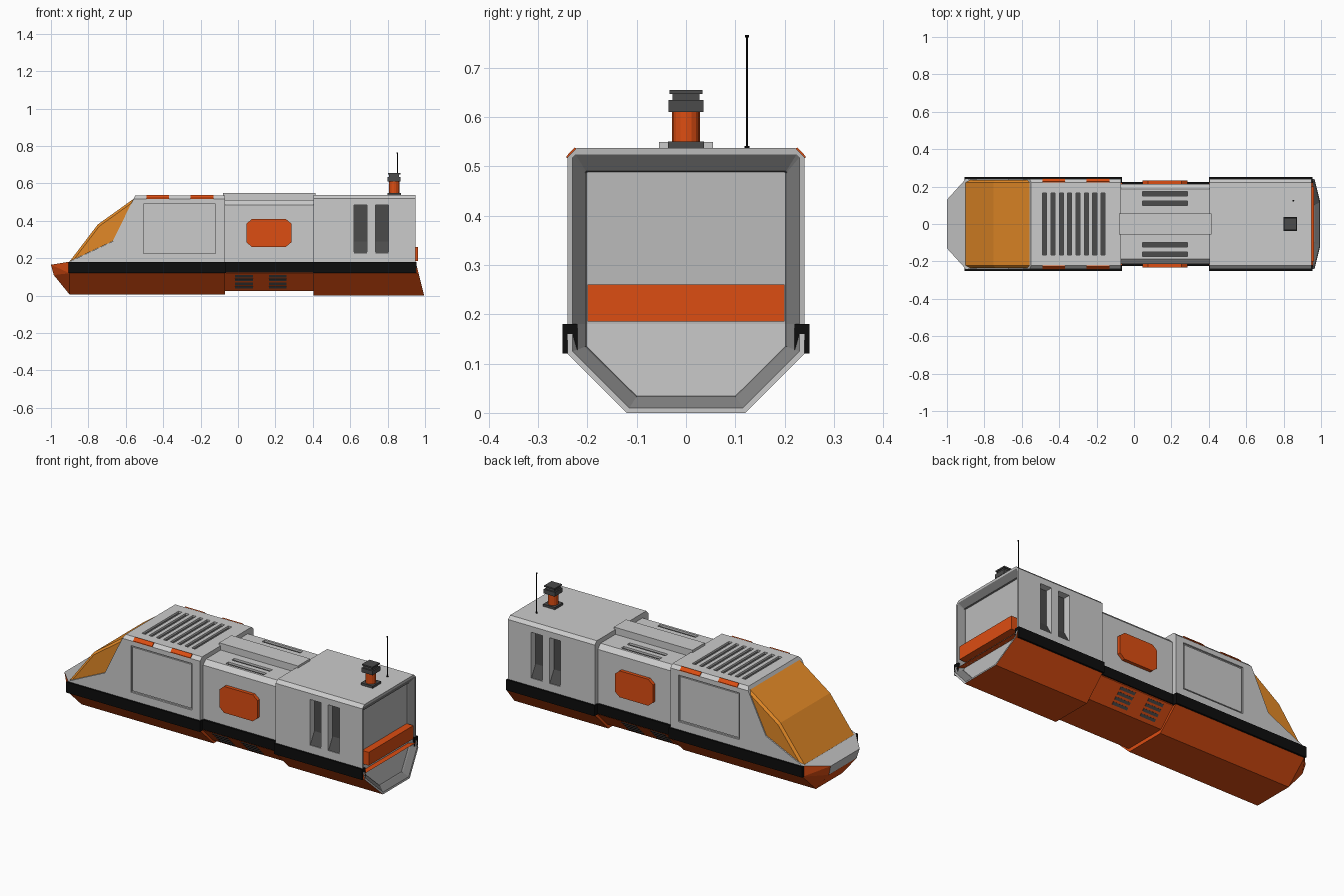
import bpy, bmesh, math

if "Cube" in bpy.data.objects:
    bpy.data.objects.remove(bpy.data.objects["Cube"])


def material(name, rgb):
    m = bpy.data.materials.new(name)
    m.diffuse_color = (*rgb, 1)
    m.use_nodes = True
    m.node_tree.nodes["Principled BSDF"].inputs["Base Color"].default_value = m.diffuse_color
    return m


ORANGE = material("orange_paint", (0.72, 0.075, 0.006))
AMBER = material("amber_glass", (0.76, 0.25, 0.02))
BLACK = material("black_rubber", (0.004, 0.004, 0.004))
DARK = material("dark_metal", (0.07, 0.07, 0.07))
FRAME = material("frame_grey", (0.22, 0.22, 0.22))


def finish(name, bm, *mats):
    bmesh.ops.recalc_face_normals(bm, faces=bm.faces)
    me = bpy.data.meshes.new(name)
    bm.to_mesh(me)
    bm.free()
    for m in mats:
        if m:
            me.materials.append(m)
    ob = bpy.data.objects.new(name, me)
    bpy.context.collection.objects.link(ob)
    return ob


def prisms(name, parts, axis, mat=None, bevel_top=0):
    """Each part is (2D points, start, end); axis 'x' takes (y, z), axis 'y' takes (x, z)."""
    bm = bmesh.new()
    for pts, a, b in parts:
        rings = [[bm.verts.new((t, p, z) if axis == 'x' else (p, t, z)) for p, z in pts] for t in (a, b)]
        n = len(pts)
        bm.faces.new(rings[0])
        bm.faces.new(rings[1])
        for i in range(n):
            j = (i + 1) % n
            bm.faces.new((rings[0][i], rings[0][j], rings[1][j], rings[1][i]))
    bmesh.ops.recalc_face_normals(bm, faces=bm.faces)
    if bevel_top:  # chamfer the long outer edges of faces that look up
        up = [e for e in bm.edges if len(e.link_faces) == 2
              and sorted(abs(f.normal.y) > 0.9 for f in e.link_faces) == [False, True]
              and any(f.normal.z > 0.3 for f in e.link_faces)]
        bmesh.ops.bevel(bm, geom=up, offset=bevel_top, segments=1, affect='EDGES')
    return finish(name, bm, mat)


def boxes(name, items, mat=None):
    return prisms(name, [([(y0, z0), (y1, z0), (y1, z1), (y0, z1)], x0, x1)
                         for x0, x1, y0, y1, z0, z1 in items], 'x', mat)


def both(items):
    return items + [(x0, x1, -y1, -y0, z0, z1) for x0, x1, y0, y1, z0, z1 in items]


def cut(ob, cutter):
    cutter.hide_render = True
    m = ob.modifiers.new("cut", 'BOOLEAN')
    m.operation, m.solver, m.object = 'DIFFERENCE', 'EXACT', cutter
    bpy.context.view_layer.objects.active = ob
    bpy.ops.object.modifier_apply(modifier=m.name)
    bpy.data.objects.remove(cutter)


def lower(hw, hb, z0):
    return [(-hb, z0), (hb, z0), (hw, .12), (hw, .15), (-hw, .15), (-hw, .12)]


def upper(hw, zt, c):
    right = [(hw, .15), (hw, .18), (hw, zt - c), (hw - c, zt)]
    return right + [(-y, z) for y, z in reversed(right)]


def rear_x(z):
    return .95 + max(0, .18 - z) * .25


def slant_end(ob):
    """Open the rear end and lean its lower part outward."""
    bm = bmesh.new()
    bm.from_mesh(ob.data)
    bmesh.ops.delete(bm, geom=[f for f in bm.faces if f.calc_center_median().x > .949], context='FACES')
    for v in bm.verts:
        if v.co.x > .949:
            v.co.x = rear_x(v.co.z)
    bm.to_mesh(ob.data)
    bm.free()


# Lower hulls
prisms("front_lower_hull", [(lower(.24, .12, .005), -.9, -.07)], 'x', ORANGE)
prisms("middle_lower_hull", [(lower(.218, .125, .025), -.08, .42)], 'x', ORANGE)
slant_end(prisms("rear_lower_hull", [(lower(.24, .12, 0), .405, .95)], 'x', ORANGE))

# Nose: grey deck and tip, orange flanks
bm = bmesh.new()
for y, z in ((.12, .005), (.24, .12), (.24, .182)):
    for s in (-1, 1):
        bm.verts.new((-.9, s * y, z))
for x, y, z in ((-.985, .125, .11), (-1, .13, .165)):
    for s in (-1, 1):
        bm.verts.new((x, s * y, z))
bmesh.ops.convex_hull(bm, input=bm.verts)
bmesh.ops.recalc_face_normals(bm, faces=bm.faces)
for f in bm.faces:
    f.material_index = int(f.normal.z > .8 or f.normal.x < -.95)
nose = finish("nose", bm, ORANGE, material("nose_grey", (.5, .5, .5)))

# Front cabin with door recesses and roof vents
cabin = prisms("front_cabin", [([(-.9, .15), (-.9, .182), (-.67, .29), (-.55, .535), (-.07, .535), (-.07, .15)],
                               -.24, .24)], 'y', bevel_top=0)
bm = bmesh.new()
bm.from_mesh(cabin.data)
edges = [e for e in bm.edges if all(v.co.z > .53 for v in e.verts)
         and abs(e.verts[0].co.y - e.verts[1].co.y) < .01]
bmesh.ops.bevel(bm, geom=edges, offset=.018, segments=1, affect='EDGES')
bm.to_mesh(cabin.data)
bm.free()
cut(cabin, boxes("door_cutter", both([(-.505, -.12, .23, .26, .225, .49)])))
boxes("door_panels", both([(-.497, -.128, .22, .236, .233, .482)]))
slats = [-.478 + .0447 * i for i in range(8)]
cut(cabin, boxes("vent_cutter", [(x - .011, x + .011, -.165, .165, .52, .56) for x in slats]))
boxes("front_roof_vents", [(x - .012, x + .012, -.166, .166, .51, .524) for x in slats], DARK)

# Windscreen wrapping round the cabin sides
prisms("windscreen", [([(-.9, .183), (-.67, .291), (-.552, .522), (-.75, .38)], -.234, .234)],
       'y', AMBER, bevel_top=.012)

# Orange marker lights along the roof chamfer
prisms("marker_lights", [([(s * .242, .517), (s * .242, .521), (s * .226, .538), (s * .222, .536), (s * .222, .517)],
                         a, b) for s in (-1, 1) for a, b in ((-.49, -.37), (-.255, -.13))], 'x', ORANGE)

# Middle section
middle = prisms("middle_cabin", [(upper(.213, .51, .025), -.08, .42)], 'x')
rows = (-.163, -.11, .11, .163)
cut(middle, boxes("vent_cutter", [(.045, .285, y - .012, y + .012, .495, .53) for y in rows]))
boxes("middle_roof_vents", [(.044, .286, y - .013, y + .013, .49, .499) for y in rows], DARK)
boxes("roof_duct", [(-.08, .415, -.055, .055, .49, .549)])
octagon = [(.075, .26), (.255, .26), (.285, .285), (.285, .385), (.255, .41), (.075, .41), (.045, .385), (.045, .285)]
prisms("side_hatches", [(octagon, s * .2, s * .232) for s in (-1, 1)], 'y', ORANGE)

# Slats on the sloping underside of the middle section
slat_parts = []
for s in (-1, 1):
    for a in (-.015, .165):
        for i in range(4):
            z = .04 + .02 * i
            y = .125 + (z - .025) / .095 * .093
            slat_parts.append(([(s * (y + .002), z - .002), (s * (y + .013), z + .009),
                                (s * (y + .008), z + .014), (s * (y - .003), z + .003)], a, a + .095))
prisms("underside_vents", slat_parts, 'x', DARK)

# Rear cabin with tall side intakes
rear = prisms("rear_cabin", [(upper(.24, .537, .018), .405, .95)], 'x')
slots = ((.62, .69), (.735, .805))
cut(rear, boxes("intake_cutter", both([(a, b, .19, .27, .225, .485) for a, b in slots])))
slant_end(rear)
prisms("intake_liners", [([(s * .18, .222), (s * .237, .2255), (s * .2, .29), (s * .2, .487), (s * .18, .487)],
                         a - .002, b + .002) for s in (-1, 1) for a, b in slots], 'x', DARK)

# Rear end: rim, dark sloping frame and recessed panel
bm = bmesh.new()
rings = []
for hb, z0, hw, zk, zt, c, d in ((.12, 0, .24, .12, .537, .018, 0), (.115, .01, .23, .125, .524, .006, 0),
                                 (.101, .032, .205, .134, .49, .002, .022), (.1, .034, .202, .135, .488, .002, .03)):
    half = [(hb, z0), (hw, zk), (hw, .18), (hw, zt - c), (hw - c, zt)]
    pts = half + [(-y, z) for y, z in reversed(half)]
    rings.append([bm.verts.new((rear_x(z) - d, y, z)) for y, z in pts])
for k in range(3):
    for i in range(10):
        j = (i + 1) % 10
        f = bm.faces.new((rings[k][i], rings[k][j], rings[k + 1][j], rings[k + 1][i]))
        f.material_index = int(k > 0)
bm.faces.new(rings[3][2:8])
bm.faces.new(rings[3][:3] + rings[3][7:])
finish("rear_end", bm, material("rear_grey", (.5, .5, .5)), FRAME)
boxes("rear_stripe", [(.91, .962, -.2, .2, .185, .26)], ORANGE)

# Black rubbing strakes
boxes("side_strakes", both([(-.905, -.065, .22, .25, .12, .18), (-.065, .4, .2, .225, .125, .18),
                            (.4, .955, .22, .25, .12, .18)]), BLACK)

# Exhaust stack
boxes("stack_fittings", [(.835 - r, .835 + r, -r, r, a, b) for r, a, b in
                         ((.037, .53, .55), (.035, .61, .634), (.027, .63, .648), (.033, .647, .655))], DARK)
circle = lambda n: [(math.cos(2 * math.pi * i / n), math.sin(2 * math.pi * i / n)) for i in range(n)]


def rod(name, x, y, r, z0, z1, n, mat):
    bm = bmesh.new()
    f = bm.faces.new([bm.verts.new((x + r * c, y + r * s, z0)) for c, s in circle(n)])
    new = bmesh.ops.extrude_face_region(bm, geom=[f])["geom"]
    bmesh.ops.translate(bm, vec=(0, 0, z1 - z0), verts=[v for v in new if isinstance(v, bmesh.types.BMVert)])
    return finish(name, bm, mat)


rod("stack_pipe", .835, 0, .028, .545, .615, 16, ORANGE)

# Whip antenna
rod("antenna_mast", .852, .124, .0022, .53, .764, 8, BLACK)
rod("antenna_foot", .852, .124, .005, .53, .541, 8, BLACK)
rod("antenna_tip", .852, .124, .004, .761, .766, 8, BLACK)
